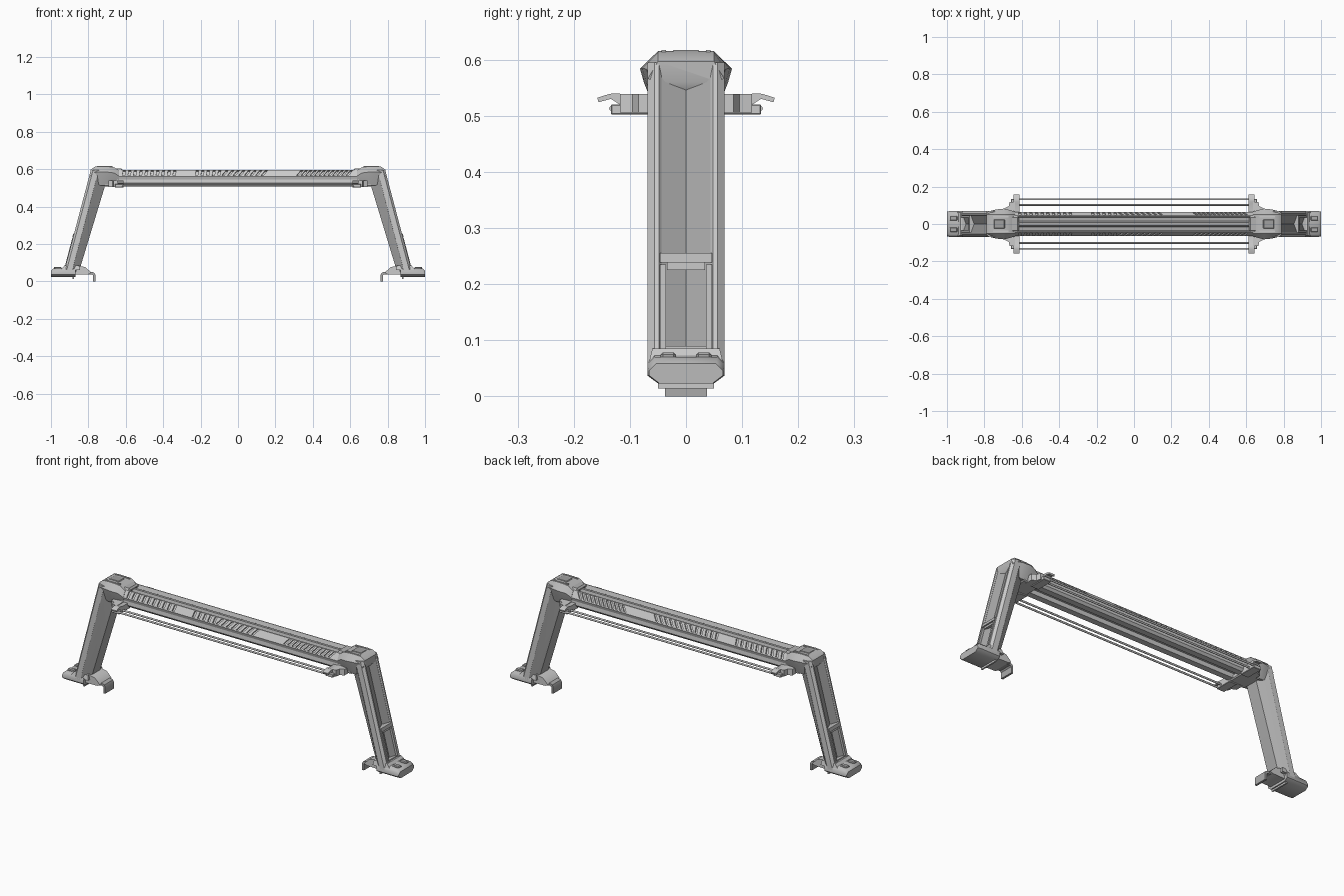
import bpy, bmesh, math
from mathutils import Vector

if "Cube" in bpy.data.objects:
    bpy.data.objects.remove(bpy.data.objects["Cube"])


def make(name, verts, faces, mirror="X", bevel=0.0, grey=None):
    me = bpy.data.meshes.new(name)
    me.from_pydata([tuple(v) for v in verts], [], faces)
    bm = bmesh.new()
    bm.from_mesh(me)
    bmesh.ops.recalc_face_normals(bm, faces=bm.faces)
    bm.to_mesh(me)
    bm.free()
    ob = bpy.data.objects.new(name, me)
    bpy.context.collection.objects.link(ob)
    if grey:
        key = "grey_%d" % round(grey * 100)
        mat = bpy.data.materials.get(key) or bpy.data.materials.new(key)
        mat.diffuse_color = (grey, grey, grey, 1)
        mat.use_nodes = True
        mat.node_tree.nodes["Principled BSDF"].inputs["Base Color"].default_value = mat.diffuse_color
        me.materials.append(mat)
    if bevel:
        b = ob.modifiers.new("bevel", "BEVEL")
        b.width, b.segments = bevel, 1
    if mirror:
        m = ob.modifiers.new("mirror", "MIRROR")
        m.use_axis = ("X" in mirror, "Y" in mirror, False)
        m.use_mirror_merge = False
    return ob


def smooth(ob, degrees):
    bpy.ops.object.select_all(action="DESELECT")
    ob.select_set(True)
    bpy.context.view_layer.objects.active = ob
    bpy.ops.object.shade_smooth_by_angle(angle=math.radians(degrees))


def loft_data(rings):
    n = len(rings[0])
    verts = [v for r in rings for v in r]
    faces = [(i * n + j, i * n + (j + 1) % n, (i + 1) * n + (j + 1) % n, (i + 1) * n + j)
             for i in range(len(rings) - 1) for j in range(n)]
    faces += [tuple(range(n))[::-1], tuple(range(len(verts) - n, len(verts)))]
    return verts, faces


def loft(name, rings, **kw):
    return make(name, *loft_data(rings), **kw)


def prism(name, profile, axis, a, b, **kw):
    put = {"X": lambda p, t: (t, p[0], p[1]),
           "Y": lambda p, t: (p[0], t, p[1]),
           "Z": lambda p, t: (p[0], p[1], t)}[axis]
    return loft(name, [[put(p, t) for p in profile] for t in (a, b)], **kw)


def box(name, x, y, z, **kw):
    return prism(name, [(x[0], y[0]), (x[1], y[0]), (x[1], y[1]), (x[0], y[1])], "Z", *z, **kw)


def sym(half):
    return half + [(-p[0], p[1]) for p in reversed(half)]


# Crossbar with a channel on top and a groove below
bar = prism("crossbar", sym([(0.034, 0.574), (0.04, 0.596), (0.045, 0.595), (0.065, 0.561),
                             (0.06, 0.545), (0.062, 0.525), (0.052, 0.513), (0.02, 0.513),
                             (0.015, 0.533)]), "X", -0.66, 0.66, mirror="", grey=0.66)
prism("crossbar_top_ridge", sym([(0.007, 0.592), (0.015, 0.577), (0.0335, 0.577),
                                 (0.0335, 0.57)]), "X", -0.65, 0.65, mirror="", grey=0.4)

# Slot cutters: upright at left, slanted further right
verts, faces = [], []
slots = [(-0.61 + 0.03 * i, 0.004) for i in range(10)]
slots += [(-0.22 + 0.03 * i, 0.004 if i < 5 else 0.022) for i in range(13)]
slots += [(0.33 + 0.024 * i, 0.022) for i in range(12)]
along = Vector((0, -0.020, 0.034)).normalized()
normal = Vector((0, 0.034, 0.020)).normalized()
for x, lean in slots:
    for side in (1, -1):
        rings = []
        for depth in (-0.008, 0.012):
            ring = []
            for w, t in ((-1, -1), (1, -1), (1, 1), (-1, 1)):
                p = Vector((x + w * 0.0065 + t * lean / 2, 0.0545, 0.579))
                p += along * t * 0.015 + normal * depth
                p.y *= side
                ring.append(p)
            rings.append(ring)
        v, f = loft_data(rings)
        faces += [tuple(i + len(verts) for i in face) for face in f]
        verts += v
cutter = make("slot_cutter", verts, faces, mirror="", grey=0.4)
cutter.hide_render = True
cutter.hide_set(True)
cut = bar.modifiers.new("slots", "BOOLEAN")
cut.object, cut.operation, cut.solver = cutter, "DIFFERENCE", "EXACT"


# Slanted legs: light shell, dark outer channel, tapered inner ridge
def outer_x(z):
    return 0.787 - (z - 0.595) * 0.264


def leg_part(name, half, grey=None):
    rings = []
    for z, k in ((0.05, 0.8), (0.56, 1.0), (0.595, 0.9)):
        rings.append([(outer_x(z) - (u if u < 0.06 else u * k), y, z) for y, u in sym(half)])
    smooth(loft(name, rings, grey=grey), 38)


leg_part("leg_shell", [(0.044, 0.03), (0.044, 0.005), (0.048, 0.0), (0.056, 0.0),
                       (0.069, 0.012), (0.069, 0.042), (0.06, 0.048)], 0.7)
leg_part("leg_channel", [(0.0, 0.022), (0.0435, 0.006), (0.0435, 0.035)], 0.38)
leg_part("leg_inner_ridge", [(0.06, 0.04), (0.069, 0.0425), (0.064, 0.05), (0.034, 0.1)], 0.42)


# Parts lying on the sloped outer face of the leg
def leg_panel(name, y, z, out, depth, mirror="X"):
    return loft(name, [[(outer_x(zz) + u, yy, zz) for yy, u in
                        ((y[0], out), (y[1], out), (y[1], -depth), (y[0], -depth))] for zz in z],
                mirror=mirror, grey=0.5)


leg_panel("leg_frame_side", (0.036, 0.046), (0.07, 0.235), 0.003, 0.02, "XY")
leg_panel("leg_frame_top", (-0.046, 0.046), (0.238, 0.255), 0.004, 0.025)
leg_panel("leg_frame_step", (-0.034, 0.034), (0.225, 0.24), -0.004, 0.025)
leg_panel("leg_frame_foot", (-0.036, 0.036), (0.07, 0.09), -0.002, 0.025)

# Elbow caps joining legs and crossbar
elbow = []
for x, top, wide, low in ((0.635, 0.592, 0.066, 0.54), (0.662, 0.61, 0.074, 0.522),
                          (0.695, 0.614, 0.082, 0.512), (0.735, 0.615, 0.078, 0.512),
                          (0.767, 0.613, 0.07, 0.53), (0.788, 0.597, 0.067, 0.56)):
    half = [(0.05, top), (wide, top - 0.03), (wide - 0.007, max(low, top - 0.055)),
            (0.056, low)]
    elbow.append([(x, y, z) for y, z in sym(half)])
smooth(loft("elbow_cap", elbow, grey=0.5), 40)
box("elbow_top_plate", (0.69, 0.75), (-0.026, 0.026), (0.605, 0.617), bevel=0.004, grey=0.35)
box("elbow_side_rail", (0.67, 0.755), (0.036, 0.044), (0.605, 0.617), mirror="XY", grey=0.6)
box("elbow_lip", (0.615, 0.67), (-0.042, 0.042), (0.58, 0.603), bevel=0.008, grey=0.45)
box("elbow_underside", (0.615, 0.715), (-0.058, 0.058), (0.507, 0.532), bevel=0.005, grey=0.55)

# Side brackets carrying the rods
arm = prism("bracket_arm", [(0.04, 0.518), (0.04, 0.536), (0.11, 0.536), (0.12, 0.54),
                            (0.136, 0.539), (0.158, 0.532), (0.156, 0.524), (0.134, 0.53),
                            (0.115, 0.518)], "X", 0.612, 0.645, mirror="XY", grey=0.55)
smooth(arm, 35)
box("bracket_block", (0.612, 0.658), (0.04, 0.134), (0.502, 0.52), mirror="XY", bevel=0.002,
    grey=0.6)
prism("bracket_brace", [(0.635, 0.04), (0.692, 0.04), (0.692, 0.085), (0.67, 0.095),
                        (0.665, 0.118), (0.635, 0.118)], "Z", 0.506, 0.539, mirror="XY", grey=0.6)

# Thin rods along both sides
for label, y in (("inner", 0.102), ("outer", 0.132)):
    ring = [(y + 0.005 * math.cos(a * math.pi / 4), 0.513 + 0.005 * math.sin(a * math.pi / 4))
            for a in range(8)]
    smooth(prism(label + "_rod", ring, "X", -0.62, 0.62, mirror="Y"), 50)

# Feet
foot = []
for x, s, top in ((0.87, 1, 0.076), (0.985, 1, 0.07), (1.0, 0.95, 0.058)):
    foot.append([(x, y * s, z) for y, z in
                 sym([(0.05, 0.023), (0.069, 0.037), (0.069, top - 0.012), (0.056, top)])])
smooth(loft("foot_base", foot, grey=0.5), 50)
collar = [[(x, y, z) for x, y in ((a, -w), (b, -w), (b, w), (a, w))]
          for z, a, b, w in ((0.06, 0.845, 0.95, 0.066), (0.085, 0.85, 0.928, 0.06))]
loft("foot_collar", collar, grey=0.55)
box("foot_bolt_plate", (0.945, 0.985), (0.018, 0.045), (0.06, 0.078), mirror="XY", bevel=0.004,
    grey=0.4)
pad = prism("foot_inner_pad", [(0.785, 0.045), (0.79, 0.052), (0.815, 0.076), (0.87, 0.088),
                               (0.9, 0.07), (0.9, 0.035), (0.8, 0.038)], "Y", -0.05, 0.05,
            grey=0.65)
smooth(pad, 35)
box("foot_fin", (0.876, 0.884), (-0.05, 0.05), (0.014, 0.05))

# Clamp hooks under the feet
hook = prism("clamp_hook", [(0.9, 0.05), (0.778, 0.05), (0.768, 0.046), (0.763, 0.036),
                            (0.763, 0.0), (0.774, 0.0), (0.774, 0.032), (0.78, 0.038),
                            (0.9, 0.038)], "Y", -0.037, 0.037, grey=0.4)
smooth(hook, 40)
